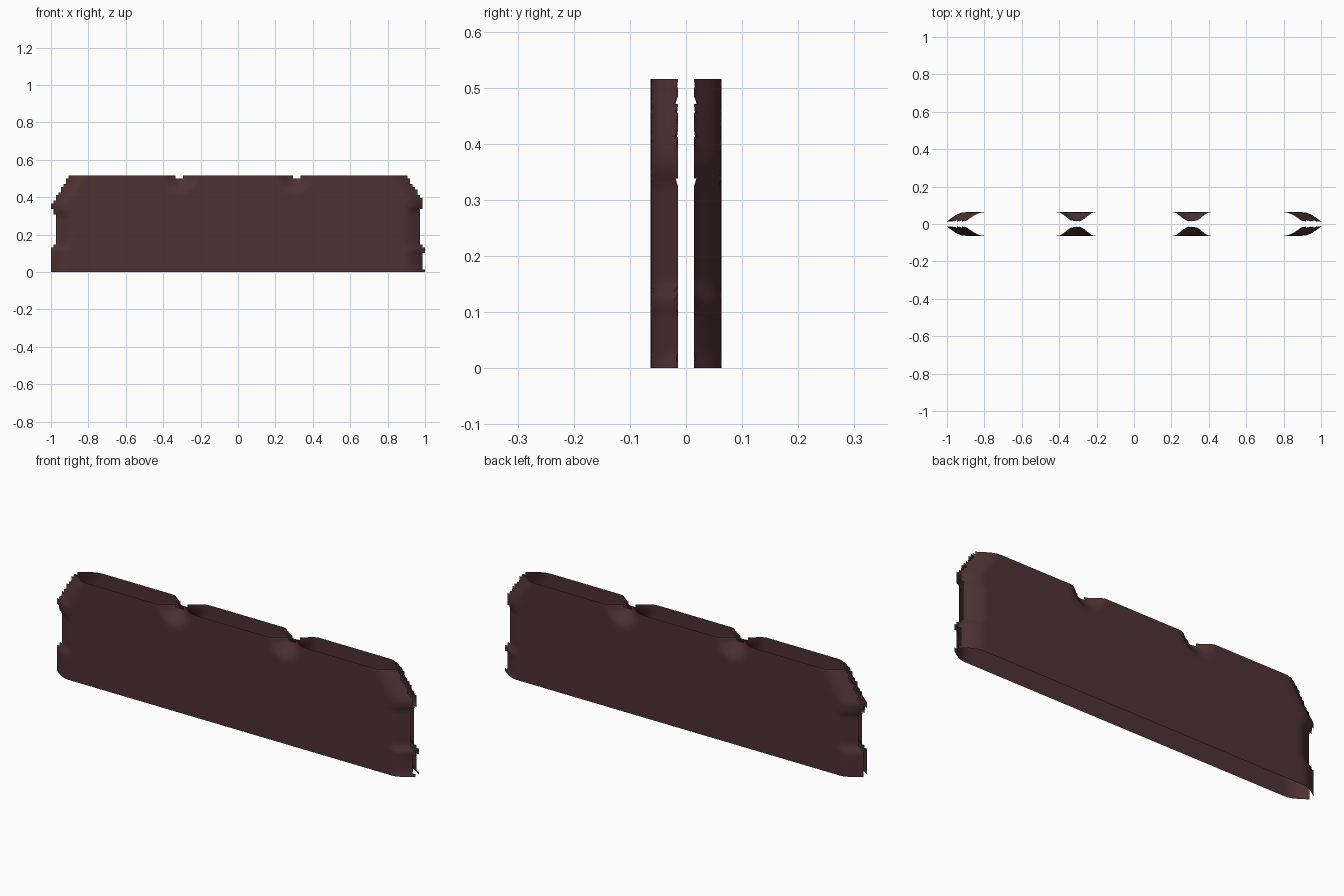
import bpy, bmesh, math

if "Cube" in bpy.data.objects:
    bpy.data.objects.remove(bpy.data.objects["Cube"])

# Two thin curved walls, open at the top, bottom and ends
HEIGHT, DEPTH, EDGE = 0.515, 0.063, 0.014
COLS, ROWS = 150, 35

# Ragged end outline as (z, half width)
LEFT = [(0, 1.0), (0.12, 1.0), (0.15, 0.97), (0.30, 0.97), (0.32, 0.99),
        (0.365, 1.0), (0.40, 0.97), (0.515, 0.90)]
RIGHT = [(0, 1.0), (0.02, 0.987), (0.10, 0.987), (0.12, 1.0), (0.15, 0.97),
         (0.33, 0.97), (0.345, 0.987), (0.38, 0.987), (0.41, 0.97), (0.515, 0.90)]

brown = bpy.data.materials.new("dark brown")
brown.diffuse_color = (0.075, 0.031, 0.032, 1)
brown.use_nodes = True
brown.node_tree.nodes["Principled BSDF"].inputs["Base Color"].default_value = brown.diffuse_color


def half_width(x, z):
    pts = LEFT if x < 0 else RIGHT
    for (z0, w0), (z1, w1) in zip(pts, pts[1:]):
        if z <= z1 + 1e-6:
            return w0 + (w1 - w0) * (z - z0) / (z1 - z0)
    return pts[-1][1]


def notch_distance(x, z):
    return math.hypot(abs(x) - 0.308, z - 0.518)


def wall_depth(x, z):
    # rounded inward curl at the ends
    t = min(max((half_width(x, z) - abs(x)) / 0.10, 0), 1)
    end = math.sin(t * math.pi / 2)
    # smooth dimple round each top notch
    s = min(max((notch_distance(x, z) - 0.012) / 0.088, 0), 1)
    dimple = s * s * (3 - 2 * s)
    return EDGE + (DEPTH - EDGE) * min(end, dimple)


def make_wall(name, side):
    bm = bmesh.new()
    grid = []
    for j in range(ROWS + 1):
        z = HEIGHT * j / ROWS
        grid.append([])
        for i in range(COLS + 1):
            x = -1 + 2 * i / COLS
            grid[j].append(bm.verts.new((x, side * wall_depth(x, z), z)))
    # keep only the cells inside the outline, leaving stepped edges
    for j in range(ROWS):
        for i in range(COLS):
            x, z = -1 + 2 * (i + 0.5) / COLS, HEIGHT * (j + 0.5) / ROWS
            if abs(x) > half_width(x, z) or notch_distance(x, z) < 0.022:
                continue
            quad = [grid[j][i], grid[j][i + 1], grid[j + 1][i + 1], grid[j + 1][i]]
            face = bm.faces.new(quad if side < 0 else quad[::-1])
            face.smooth = True
    bmesh.ops.delete(bm, geom=[v for v in bm.verts if not v.link_faces], context='VERTS')
    mesh = bpy.data.meshes.new(name)
    bm.to_mesh(mesh)
    bm.free()
    mesh.materials.append(brown)
    bpy.context.collection.objects.link(bpy.data.objects.new(name, mesh))


make_wall("front_wall", -1)
make_wall("back_wall", 1)
